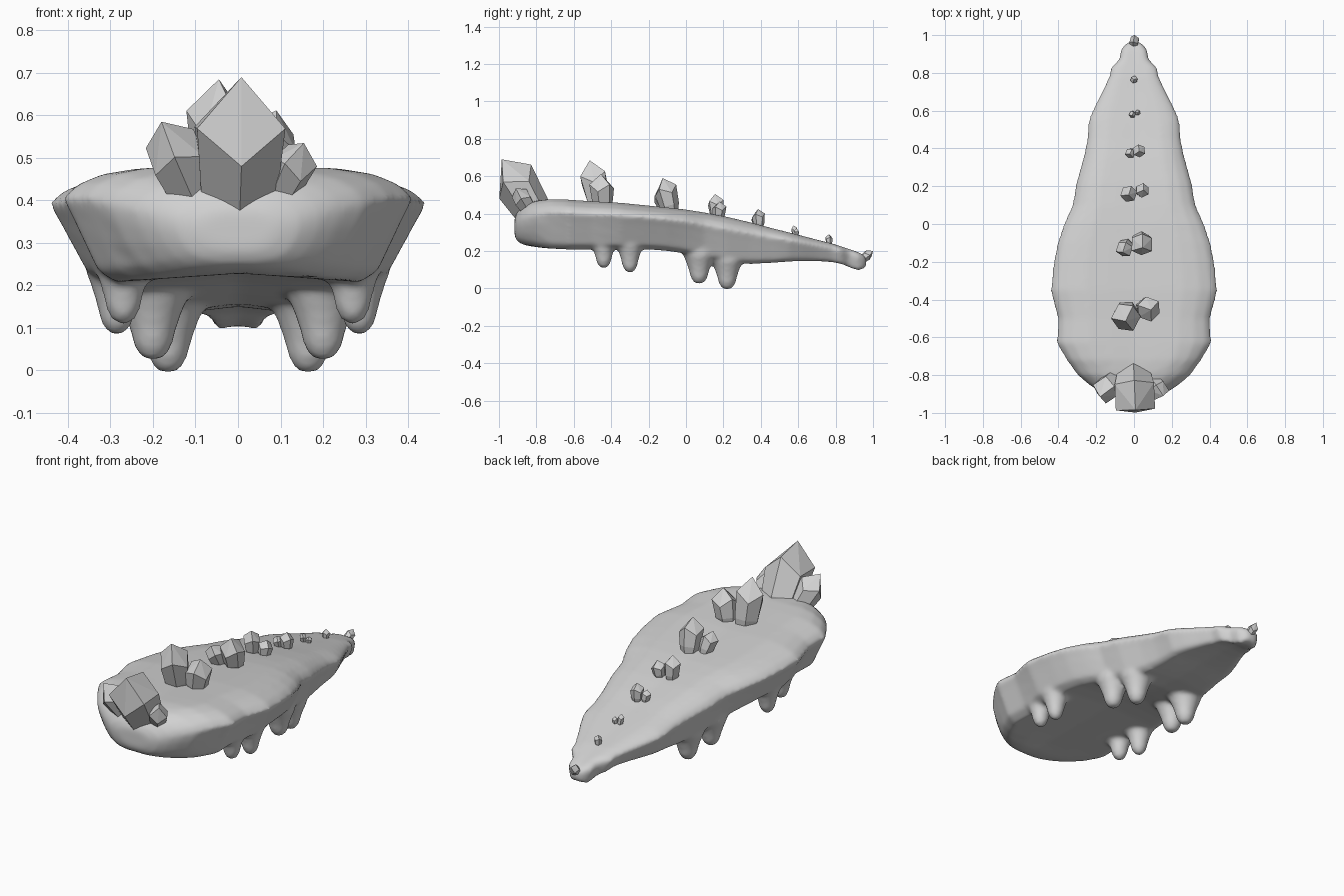
import bpy, bmesh, math
from mathutils import Vector

gray = bpy.data.materials.new("stone gray")
gray.diffuse_color = (0.64, 0.64, 0.64, 1)


def make_object(name, bm, smooth):
    bmesh.ops.recalc_face_normals(bm, faces=bm.faces)
    me = bpy.data.meshes.new(name)
    bm.to_mesh(me)
    bm.free()
    me.materials.append(gray)
    for p in me.polygons:
        p.use_smooth = smooth
    ob = bpy.data.objects.new(name, me)
    bpy.context.collection.objects.link(ob)
    return ob


def loft(bm, rings):
    """Skin a list of equal-length point rings and cap both ends."""
    vs = [[bm.verts.new(p) for p in r] for r in rings]
    n = len(vs[0])
    for a, b in zip(vs, vs[1:]):
        for i in range(n):
            j = (i + 1) % n
            bm.faces.new((a[i], a[j], b[j], b[i]))
    bm.faces.new(vs[0])
    bm.faces.new(vs[-1][::-1])


# body: half cross-section (share of width, share of height), flat back over narrower belly
half = [(0, 0.97), (0.3, 0.99), (0.58, 1.0), (0.78, 0.95), (0.92, 0.86), (1.0, 0.74),
        (0.94, 0.56), (0.87, 0.33), (0.8, 0.1), (0.7, 0.0), (0.35, 0.04), (0, 0.09)]
# rounder half section that the front end blends into
rounded = [(0, 1.0), (0.28, 0.99), (0.54, 0.95), (0.75, 0.88), (0.92, 0.77), (1.0, 0.64),
           (0.97, 0.47), (0.87, 0.28), (0.72, 0.13), (0.52, 0.04), (0.27, 0.0), (0, 0.0)]


def section(y):
    k = max(0, min(1, (-0.7 - y) / 0.2))
    h = [(a + (c - a) * k, b + (d - b) * k) for (a, b), (c, d) in zip(half, rounded)]
    return h + [(-u, v) for u, v in h[-2:0:-1]]


# stations along the body: y, half width, top, bottom
stations = [(-0.917, 0.09, 0.375, 0.285), (-0.905, 0.145, 0.405, 0.255), (-0.88, 0.195, 0.437, 0.237),
            (-0.85, 0.24, 0.457, 0.226), (-0.8, 0.3, 0.473, 0.216), (-0.72, 0.358, 0.479, 0.21),
            (-0.63, 0.412, 0.475, 0.208),
            (-0.5, 0.405, 0.466, 0.208), (-0.35, 0.445, 0.458, 0.208), (-0.2, 0.428, 0.443, 0.208),
            (-0.1, 0.408, 0.433, 0.2), (0, 0.373, 0.422, 0.185), (0.1, 0.328, 0.406, 0.16),
            (0.22, 0.307, 0.383, 0.135), (0.35, 0.27, 0.352, 0.13), (0.45, 0.25, 0.325, 0.135),
            (0.55, 0.242, 0.3, 0.143), (0.62, 0.213, 0.282, 0.145), (0.7, 0.172, 0.261, 0.145),
            (0.78, 0.134, 0.241, 0.14), (0.83, 0.124, 0.225, 0.13), (0.87, 0.08, 0.212, 0.112),
            (0.92, 0.072, 0.195, 0.095), (0.95, 0.05, 0.18, 0.1), (0.965, 0.025, 0.16, 0.12)]
bm = bmesh.new()
loft(bm, [[(u * w, y, b + v * (t - b)) for u, v in section(y)] for y, w, t, b in stations])

# stubby legs: x, y, foot height, root height
legs = [(0.27, -0.44, 0.11, 0.3), (0.285, -0.3, 0.085, 0.3),
        (0.2, 0.07, 0.025, 0.25), (0.165, 0.22, -0.005, 0.2)]
profile = [(0, 0.016), (0.01, 0.032), (0.035, 0.046), (0.075, 0.056), (0.115, 0.07), (0.15, 0.085)]
for side in (1, -1):
    for x, y, z0, z1 in legs:
        k = 0.88 if y < 0 else 1.0
        rings = []
        for h, r in profile + [(z1 - z0, 0.08)]:
            r *= k
            rings.append([(side * x + r * math.cos(a), y + r * math.sin(a), z0 + h)
                          for a in [math.tau * i / 14 for i in range(14)]])
        loft(bm, rings)

body = make_object("body_with_legs", bm, True)
fuse = body.modifiers.new("fuse", 'REMESH')
fuse.mode = 'VOXEL'
fuse.voxel_size = 0.011
fuse.use_smooth_shade = True
soften = body.modifiers.new("soften", 'SMOOTH')
soften.factor = 0.5
soften.iterations = 10


def crystal(name, base, tip, r, turn=0.3, sides=6, shoulder=0.57):
    """Faceted gem: narrow root, wide uneven shoulder, long point."""
    base, tip = Vector(base), Vector(tip)
    axis = tip - base
    rot = axis.to_track_quat('Z', 'Y')
    L = axis.length
    bm = bmesh.new()
    rings = []
    for h, s in ((-0.12, 0.65), (0.1, 0.85), (shoulder, 1.0)):
        ring = []
        for i in range(sides):
            a = turn + math.tau * i / sides
            hh = h + (0.12 if i % 2 else -0.08) * (h > 0.3)
            ring.append(base + rot @ Vector((s * r * math.cos(a), s * r * math.sin(a), hh * L)))
        rings.append(ring)
    loft(bm, rings)
    bm.faces.ensure_lookup_table()
    bmesh.ops.poke(bm, faces=[bm.faces[-1]])
    bm.verts.ensure_lookup_table()
    bm.verts[-1].co = tip
    return make_object(name, bm, False)


# crystals growing along the back, largest at the front
crystals = [
    ("front_large_crystal", (0, -0.81, 0.4), (0.008, -0.985, 0.69), 0.12, 0.52),
    ("front_left_crystal", (-0.105, -0.825, 0.41), (-0.18, -0.915, 0.585), 0.07, 0.2),
    ("front_right_crystal", (0.1, -0.84, 0.42), (0.155, -0.91, 0.535), 0.052, 0.4),
    ("second_left_crystal", (-0.04, -0.465, 0.45), (-0.045, -0.515, 0.685), 0.078, 0.1),
    ("second_right_crystal", (0.06, -0.445, 0.45), (0.09, -0.455, 0.612), 0.066, 0.5),
    ("third_right_crystal", (0.037, -0.085, 0.43), (0.045, -0.125, 0.59), 0.062, 0.3),
    ("third_left_crystal", (-0.04, -0.11, 0.43), (-0.06, -0.15, 0.53), 0.045, 0.7),
    ("fourth_left_crystal", (-0.028, 0.165, 0.39), (-0.028, 0.155, 0.505), 0.045, 0.2),
    ("fourth_right_crystal", (0.037, 0.175, 0.385), (0.05, 0.18, 0.465), 0.038, 0.6),
    ("fifth_right_crystal", (0.025, 0.39, 0.34), (0.028, 0.385, 0.425), 0.035, 0.1),
    ("fifth_left_crystal", (-0.018, 0.38, 0.34), (-0.022, 0.37, 0.395), 0.027, 0.5),
    ("sixth_left_crystal", (-0.008, 0.585, 0.285), (-0.01, 0.575, 0.337), 0.018, 0.3),
    ("sixth_right_crystal", (0.018, 0.59, 0.285), (0.02, 0.59, 0.32), 0.015, 0.3),
    ("seventh_crystal", (0, 0.765, 0.24), (0, 0.765, 0.29), 0.02, 0.3),
    ("tail_crystal", (0, 0.935, 0.15), (0.003, 1.0, 0.2), 0.026, 0.3),
]
for name, base, tip, r, turn in crystals:
    crystal(name, base, tip, r, turn)
